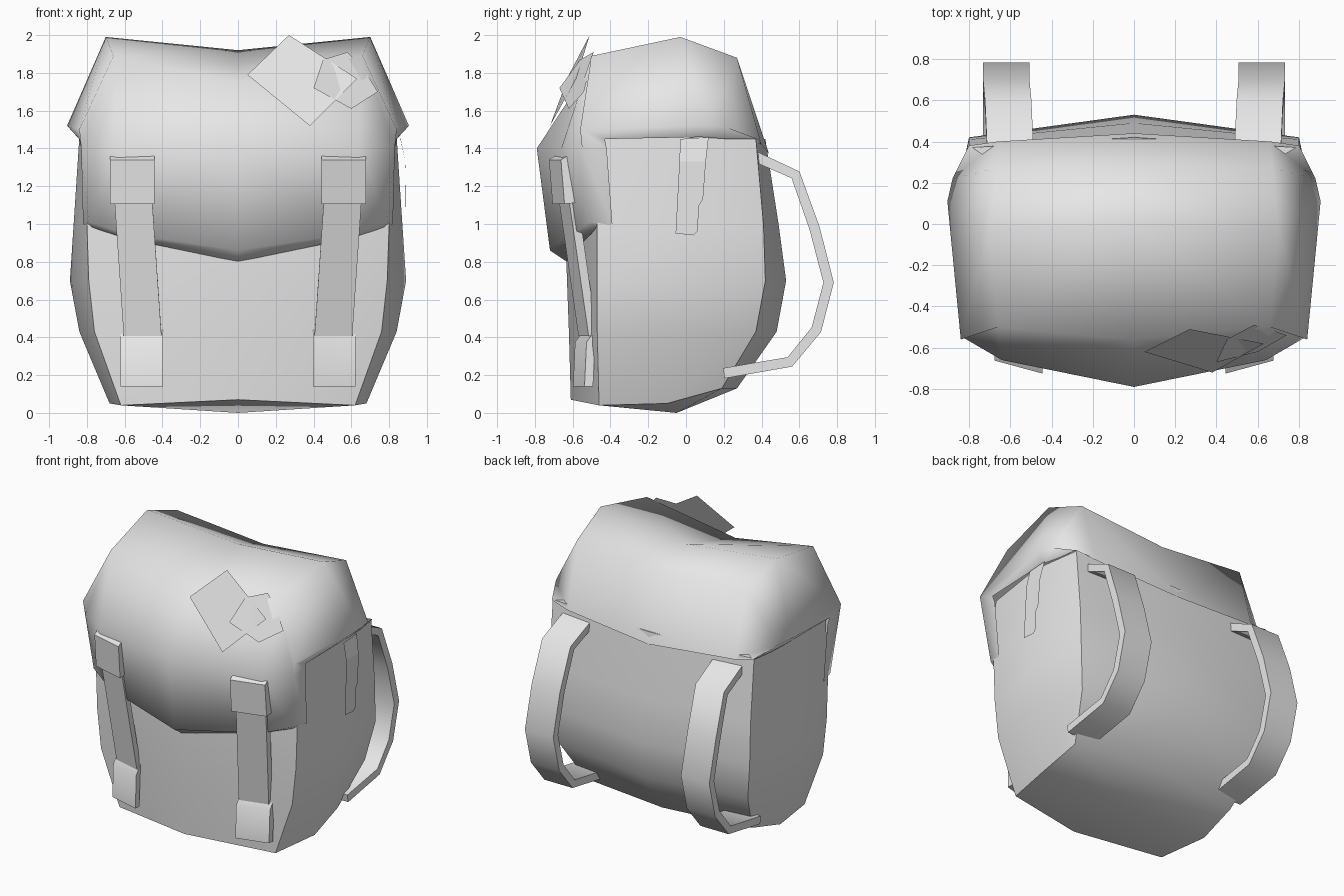
import bpy, bmesh, math
from mathutils import Vector

if "Cube" in bpy.data.objects:
    bpy.data.objects.remove(bpy.data.objects["Cube"], do_unlink=True)

canvas = bpy.data.materials.new("grey_canvas")
canvas.use_nodes = True
canvas.diffuse_color = (0.8, 0.8, 0.8, 1)
canvas.node_tree.nodes["Principled BSDF"].inputs["Base Color"].default_value = canvas.diffuse_color


def finish(name, bm, angle, mirrored=False):
    """Turn a bmesh into a smooth shaded object, optionally with a mirrored copy."""
    if mirrored:
        copy = bmesh.ops.duplicate(bm, geom=bm.verts[:] + bm.edges[:] + bm.faces[:])["geom"]
        for v in copy:
            if isinstance(v, bmesh.types.BMVert):
                v.co.x *= -1
    bmesh.ops.remove_doubles(bm, verts=bm.verts, dist=0.0005)
    bmesh.ops.recalc_face_normals(bm, faces=bm.faces)
    mesh = bpy.data.meshes.new(name)
    bm.to_mesh(mesh)
    bm.free()
    mesh.materials.append(canvas)
    obj = bpy.data.objects.new(name, mesh)
    bpy.context.collection.objects.link(obj)
    bpy.ops.object.select_all(action="DESELECT")
    obj.select_set(True)
    bpy.context.view_layer.objects.active = obj
    bpy.ops.object.shade_smooth_by_angle(angle=math.radians(angle))
    return obj


def grid(rows):
    """Skin a grid of points given row by row."""
    bm = bmesh.new()
    vs = [[bm.verts.new(p) for p in row] for row in rows]
    for a, b in zip(vs, vs[1:]):
        for i in range(len(a) - 1):
            bm.faces.new((a[i], a[i + 1], b[i + 1], b[i]))
    return bm, vs


def ribbon(name, path, width, thick, skew=0.0):
    """Flat strap along a path in the y-z plane, one on each side."""
    bm = bmesh.new()
    pts = [Vector(p) for p in path]
    rings = []
    for i, p in enumerate(pts):
        t = pts[min(i + 1, len(pts) - 1)] - pts[max(i - 1, 0)]
        n = Vector((0, t.z, -t.y)).normalized() * thick / 2
        w = Vector((width / 2, skew * width / 2, 0))
        rings.append([bm.verts.new(q) for q in (p - w - n, p + w - n, p + w + n, p - w + n)])
    for a, b in zip(rings, rings[1:]):
        for i in range(4):
            j = (i + 1) % 4
            bm.faces.new((a[i], a[j], b[j], b[i]))
    bm.faces.new(rings[0])
    bm.faces.new(rings[-1])
    return finish(name, bm, 60, True)


def patch(name, points):
    bm = bmesh.new()
    bm.faces.new([bm.verts.new(p) for p in points])
    return finish(name, bm, 30)


# Bag body: half rings from front centre round to back centre
body_rows = [
    [(0, -.61, .07), (.62, -.46, .04), (.68, -.1, .05), (.66, .19, .13), (0, .27, .13)],
    [(0, -.62, .43), (.76, -.47, .43), (.84, -.1, .43), (.75, .37, .43), (0, .48, .43)],
    [(0, -.63, .7), (.79, -.47, .7), (.89, 0, .7), (.8, .42, .7), (0, .53, .7)],
    [(0, -.64, 1), (.8, -.47, 1), (.87, 0, 1), (.8, .41, 1), (0, .49, 1)],
    [(0, -.6, 1.45), (.78, -.47, 1.45), (.84, 0, 1.46), (.8, .37, 1.45), (0, .42, 1.45)],
]
bm, vs = grid(body_rows)
base = bm.verts.new((0, -.05, 0))
for a, b in zip(vs[0], vs[0][1:]):
    bm.faces.new((a, b, base))
bm.faces.new(vs[-1])
finish("bag_body", bm, 55, True)

# Lid: half rows from centre out to the side lip, running back to front
lid_rows = [
    [(0, .44, 1.37), (.66, .4, 1.42), (.8, .38, 1.45), (.81, .36, 1.45)],
    [(0, .29, 1.81), (.67, .27, 1.88), (.88, .22, 1.51), (.83, .22, 1.45)],
    [(0, 0, 1.92), (.7, -.03, 1.99), (.905, .11, 1.52), (.85, .08, 1.46)],
    [(0, -.56, 1.75), (.66, -.5, 1.89), (.84, -.56, 1.5), (.84, -.43, 1.45)],
    [(0, -.79, 1.4), (.64, -.66, 1.4), (.83, -.55, 1.4), (.83, -.42, 1.4)],
    [(0, -.72, .86), (.6, -.6, .95), (.79, -.51, 1.01), (.82, -.39, 1)],
    [(0, -.63, .8), (.58, -.53, .92), (.77, -.47, .98), (.82, -.39, 1)],
]
bm, vs = grid(lid_rows)
finish("lid", bm, 70, True)

# Shoulder straps on the back
ribbon("shoulder_straps", [(.6, .36, 1.36), (.61, .58, 1.26), (.62, .68, .98), (.62, .755, .69),
                           (.62, .69, .44), (.62, .55, .27), (.62, .2, .21)], .225, .055)

# Front closing straps with upper and lower keepers
ribbon("upper_strap_keepers", [(.56, -.57, 1.37), (.56, -.655, 1.33), (.56, -.635, 1.11)],
       .235, .08, .27)
ribbon("closing_straps", [(.555, -.625, 1.14), (.505, -.52, .41)], .2, .045, .27)
ribbon("lower_strap_keepers", [(.51, -.49, .43), (.51, -.535, .37), (.51, -.545, .14)],
       .225, .045, .27)

# Fabric patches on the lid and a tag on the left side
patch("large_patch", [(.27, -.51, 2), (.63, -.58, 1.77), (.38, -.72, 1.52), (.05, -.62, 1.79)])
patch("small_patch", [(.45, -.56, 1.87), (.58, -.49, 1.91), (.66, -.51, 1.83), (.74, -.54, 1.7),
                      (.6, -.62, 1.61), (.4, -.67, 1.72)])
patch("side_tag_top", [(.86, -.03, 1.45), (.86, .12, 1.46), (.885, .105, 1.33), (.885, -.035, 1.33)])
patch("side_tag", [(.885, -.035, 1.33), (.885, .105, 1.33), (.89, .09, 1.13), (.89, .07, 1.1),
                   (.89, .06, .96), (.89, .04, .94), (.89, -.055, .95)])
